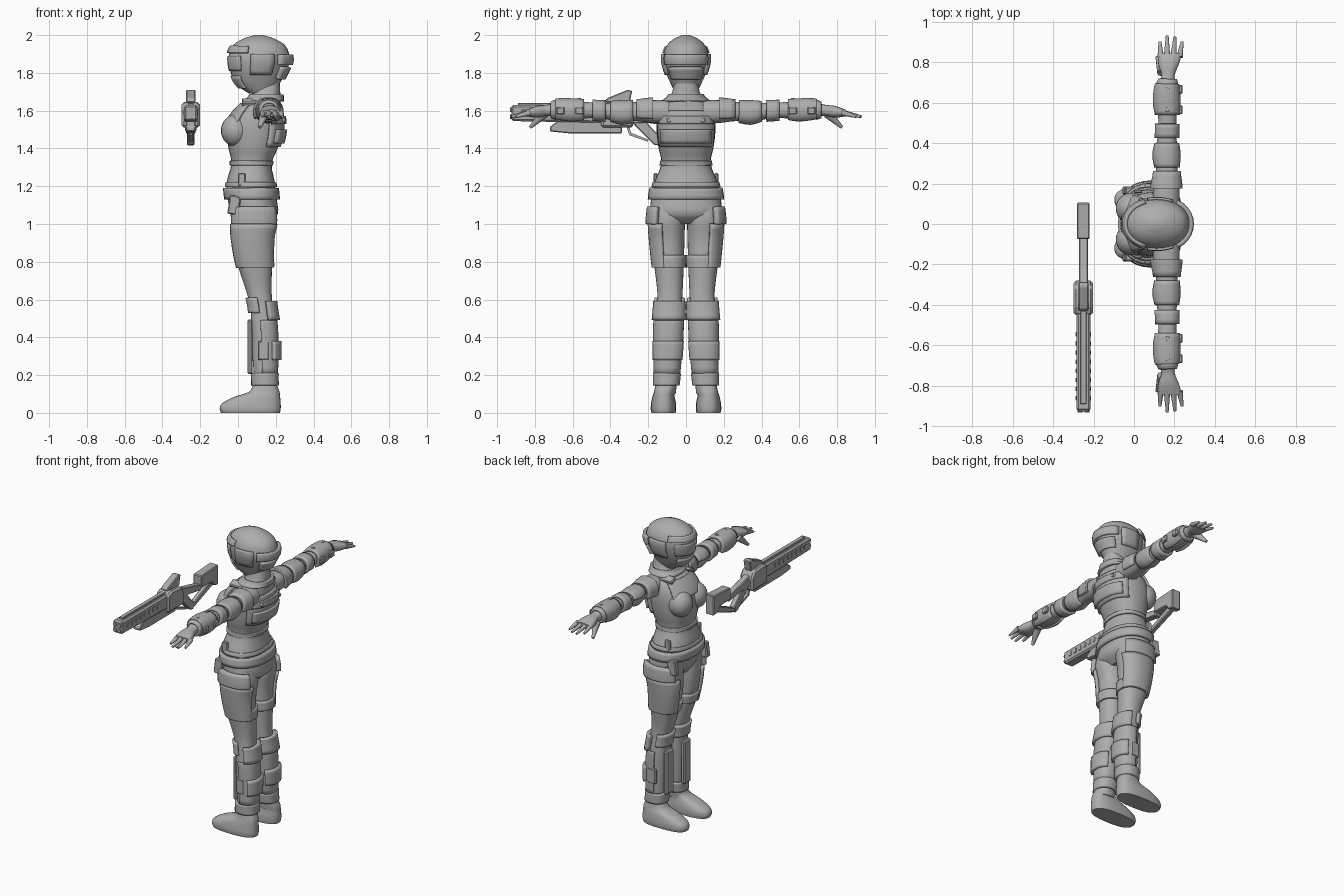
import bpy, bmesh, math
from mathutils import Vector, Matrix

if "Cube" in bpy.data.objects:
    bpy.data.objects.remove(bpy.data.objects["Cube"])

grey = bpy.data.materials.new("plain_grey")
grey.use_nodes = True
grey.diffuse_color = (0.42, 0.42, 0.42, 1)
grey.node_tree.nodes["Principled BSDF"].inputs["Base Color"].default_value = (0.42, 0.42, 0.42, 1)


def finish(name, bm, mirror=False, smooth=35, solid=0, bevel=0):
    bmesh.ops.recalc_face_normals(bm, faces=bm.faces)
    mesh = bpy.data.meshes.new(name)
    bm.to_mesh(mesh)
    bm.free()
    mesh.materials.append(grey)
    ob = bpy.data.objects.new(name, mesh)
    bpy.context.collection.objects.link(ob)
    bpy.ops.object.select_all(action='DESELECT')
    ob.select_set(True)
    bpy.context.view_layer.objects.active = ob
    if smooth:
        bpy.ops.object.shade_smooth_by_angle(angle=math.radians(smooth))
    if solid:
        m = ob.modifiers.new("Thickness", 'SOLIDIFY')
        m.thickness, m.offset = solid, 0
    if bevel:
        m = ob.modifiers.new("Bevel", 'BEVEL')
        m.width, m.segments = bevel, 1
    if mirror:
        m = ob.modifiers.new("Mirror", 'MIRROR')
        m.use_axis = (False, True, False)
        m.use_clip = False
    return ob


def spline(rings, p):
    """Smoothly interpolated ring (pos, u0, u1, v0, v1) at position p."""
    for i in range(len(rings) - 1):
        a, b = rings[i], rings[i + 1]
        if p <= b[0] or i == len(rings) - 2:
            break
    before, after = rings[max(i - 1, 0)], rings[min(i + 2, len(rings) - 1)]
    h = b[0] - a[0]
    t = (p - a[0]) / h
    out = [p]
    for k in range(1, 5):
        m0 = (b[k] - before[k]) / (b[0] - before[0]) * h
        m1 = (after[k] - a[k]) / (after[0] - a[0]) * h
        out.append((2*t**3 - 3*t*t + 1) * a[k] + (t**3 - 2*t*t + t) * m0
                   + (3*t*t - 2*t**3) * b[k] + (t**3 - t*t) * m1)
    return out


def loft(name, rings, axis='z', lo=None, hi=None, arc=(0, 360), grow=0.0,
         power=2.3, mirror=False, steps=3, sides=32):
    """Closed body, or a raised armour plate over part of it when grow is set."""
    lo = rings[0][0] if lo is None else lo
    hi = rings[-1][0] if hi is None else hi
    inner = [r[0] for r in rings]
    stops = [lo] + [p for p in inner if lo < p < hi] + [hi]
    levels = [a + (b - a) * k / steps for a, b in zip(stops, stops[1:]) for k in range(steps)] + [hi]
    full = arc[1] - arc[0] == 360
    n = sides if full else max(3, round(sides * (arc[1] - arc[0]) / 360))
    bm, rows = bmesh.new(), []
    for p in levels:
        _, u0, u1, v0, v1 = spline(rings, p)
        row = []
        for k in range(n if full else n + 1):
            a = math.radians(arc[0] + (arc[1] - arc[0]) * k / n)
            c, s = math.cos(a), math.sin(a)
            u = (u0 + u1) / 2 + ((u1 - u0) / 2 + grow / 2) * math.copysign(abs(c) ** (2 / power), c)
            v = (v0 + v1) / 2 + ((v1 - v0) / 2 + grow / 2) * math.copysign(abs(s) ** (2 / power), s)
            row.append(bm.verts.new((u, v, p) if axis == 'z' else (u, p, v)))
        rows.append(row)
    for r, q in zip(rows, rows[1:]):
        for k in range(n):
            j = (k + 1) % len(r)
            bm.faces.new((r[k], r[j], q[j], q[k]))
    if not grow:
        bm.faces.new(rows[0])
        bm.faces.new(rows[-1])
    return finish(name, bm, mirror, solid=grow * 1.2)


def box(name, center, size, tilt=0, mirror=False, bevel=0.006, axis='Y'):
    bm = bmesh.new()
    bmesh.ops.create_cube(bm, size=1)
    bm.transform(Matrix.Translation(center) @ Matrix.Rotation(math.radians(tilt), 4, axis)
                 @ Matrix.Diagonal((*size, 1)))
    return finish(name, bm, mirror, smooth=0, bevel=bevel)


def rod(name, a, b, r0, r1, mirror=False, sides=12):
    a, b = Vector(a), Vector(b)
    bm = bmesh.new()
    bmesh.ops.create_cone(bm, cap_ends=True, segments=sides, radius1=r0, radius2=r1, depth=(b - a).length)
    bm.transform(Matrix.Translation((a + b) / 2) @ (b - a).to_track_quat('Z', 'Y').to_matrix().to_4x4())
    return finish(name, bm, mirror)


def prism(name, outline, half, x=-0.25, bevel=0.005):
    """Side outline in (y, z) given thickness along x."""
    bm = bmesh.new()
    face = bm.faces.new([bm.verts.new((x - half, y, z)) for y, z in outline])
    ext = bmesh.ops.extrude_face_region(bm, geom=[face])
    bmesh.ops.translate(bm, vec=(half * 2, 0, 0), verts=[v for v in ext['geom'] if isinstance(v, bmesh.types.BMVert)])
    return finish(name, bm, smooth=0, bevel=bevel)


def sym(*rows):
    return [(z, x0, x1, -w, w) for z, x0, x1, w in rows]


# Torso and neck
torso = sym((1.0, .0, .16, .09), (1.05, -.03, .21, .18), (1.13, -.055, .205, .185), (1.22, -.06, .195, .168),
            (1.32, -.035, .178, .13), (1.40, -.05, .21, .145), (1.48, -.06, .232, .155), (1.56, -.04, .232, .155),
            (1.63, .02, .225, .135), (1.67, .07, .225, .085), (1.76, .08, .22, .06))
loft("torso", torso)
loft("belt", torso, lo=1.13, hi=1.19, grow=.016)
loft("hip_band", torso, lo=1.195, hi=1.22, grow=.008)
loft("vest_hem", torso, lo=1.31, hi=1.335, grow=.008)
loft("back_panel", torso, lo=1.41, hi=1.6, arc=(-62, 62), grow=.012)
loft("back_lower_panel", torso, lo=1.43, hi=1.5, arc=(-48, 48), grow=.024)
loft("back_upper_panel", torso, lo=1.53, hi=1.57, arc=(-52, 52), grow=.022)
loft("chest_panel", torso, lo=1.54, hi=1.635, arc=(125, 235), grow=.014)
loft("collar", torso, lo=1.65, hi=1.685, grow=.016)
for i in range(4):
    y = -.09 + .06 * i
    rod("back_bolt", (.23, y, 1.55), (.25, y, 1.55), .013, .011)
bm = bmesh.new()
bmesh.ops.create_uvsphere(bm, u_segments=24, v_segments=16, radius=1)
bm.transform(Matrix.Translation((-.012, .077, 1.495)) @ Matrix.Diagonal((.078, .078, .085, 1)))
finish("chest_cup", bm, True)
box("waist_clip", (.02, .162, 1.235), (.04, .02, .07), mirror=True)
box("hip_pouch", (-.02, .165, 1.10), (.06, .04, .1), tilt=8, mirror=True)
box("shoulder_strap", (.10, .10, 1.645), (.16, .05, .025), tilt=-28, mirror=True, axis='X')

# Helmet
head = sym((1.69, .06, .20, .055), (1.73, .0, .215, .075), (1.79, -.035, .245, .102), (1.86, -.05, .275, .122),
           (1.91, -.045, .268, .118), (1.95, -.022, .245, .098), (1.98, .025, .195, .064), (2.0, .085, .135, .02))
loft("helmet", head, power=2.1)
loft("helmet_back_band", head, lo=1.845, hi=1.895, arc=(-55, 55), grow=.018, power=2.1)
loft("helmet_nape", head, lo=1.77, hi=1.83, arc=(-45, 45), grow=.016, power=2.1)
loft("visor", head, lo=1.81, hi=1.89, arc=(125, 235), grow=.006, power=2.1)
loft("brow", head, lo=1.905, hi=1.94, arc=(110, 250), grow=.012, power=2.1)
loft("chin_guard", head, lo=1.72, hi=1.785, arc=(130, 230), grow=.008, power=2.1)
loft("ear_panel", head, lo=1.79, hi=1.9, arc=(62, 105), grow=.010, power=2.1, mirror=True)
box("back_badge", (.282, 0, 1.87), (.02, .035, .035), tilt=45, axis='X', bevel=.003)

# Arms
arm = [(.09, .09, .225, 1.53, 1.655), (.18, .095, .225, 1.535, 1.655), (.27, .11, .215, 1.545, 1.645),
       (.34, .1, .22, 1.535, 1.645), (.42, .115, .21, 1.555, 1.64), (.52, .12, .21, 1.56, 1.645),
       (.60, .108, .215, 1.55, 1.65), (.68, .115, .21, 1.56, 1.65), (.73, .135, .2, 1.573, 1.632),
       (.79, .12, .222, 1.563, 1.625), (.845, .118, .238, 1.57, 1.605)]
loft("arm", arm, axis='y', mirror=True)
loft("shoulder_guard", arm, axis='y', lo=.175, hi=.26, arc=(-30, 210), grow=.014, mirror=True)
loft("upper_arm_plate", arm, axis='y', lo=.28, hi=.40, arc=(-80, 170), grow=.010, mirror=True)
loft("elbow_cuff", arm, axis='y', lo=.425, hi=.495, grow=.014, mirror=True)
loft("forearm_plate", arm, axis='y', lo=.54, hi=.69, arc=(-60, 220), grow=.014, mirror=True)
loft("wrist_cuff", arm, axis='y', lo=.69, hi=.715, grow=.010, mirror=True)
for y, z in ((.565, 1.60), (.665, 1.60)):
    box("forearm_pod", (.225, y, z), (.03, .045, .04), mirror=True)
    rod("forearm_bolt", (.165, y, 1.65), (.165, y, 1.668), .013, .010, True, 8)
box("upper_arm_pod", (.215, .22, 1.60), (.02, .05, .05), mirror=True)
for x, tip, reach in ((.132, .128, .90), (.163, .164, .93), (.195, .202, .925), (.225, .238, .90)):
    rod("finger", (x, .825, 1.59), (tip, reach, 1.568), .016, .007, True)
rod("thumb", (.14, .75, 1.585), (.115, .825, 1.512), .026, .009, True)

# Legs
leg = [(.10, .085, .205, .055, .16), (.18, .085, .2, .045, .16), (.32, .075, .205, .03, .162),
       (.46, .07, .2, .022, .163), (.56, .065, .185, .022, .155), (.64, .045, .178, .018, .152),
       (.78, .0, .18, .012, .168), (.92, -.025, .182, .008, .182), (1.02, -.03, .2, .006, .188),
       (1.10, -.03, .19, .01, .18)]
loft("leg", leg, mirror=True)
loft("thigh_plate", leg, lo=.77, hi=1.0, arc=(15, 170), grow=.014, mirror=True)
loft("thigh_strap", leg, lo=.77, hi=.835, grow=.010, mirror=True)
loft("hip_plate", leg, lo=1.0, hi=1.09, arc=(30, 150), grow=.024, mirror=True)
loft("knee_guard", leg, lo=.53, hi=.61, arc=(100, 260), grow=.014, mirror=True)
loft("calf_top_plate", leg, lo=.49, hi=.59, arc=(-70, 70), grow=.024, mirror=True)
loft("calf_shell", leg, lo=.2, hi=.49, arc=(-100, 100), grow=.010, mirror=True)
loft("calf_mid_plate", leg, lo=.28, hi=.38, arc=(-60, 60), grow=.024, mirror=True)
loft("ankle_cuff", leg, lo=.145, hi=.21, grow=.014, mirror=True)
box("shin_plate", (.064, .092, .35), (.028, .075, .29), mirror=True, bevel=.008)
box("calf_pod", (.135, .165, .33), (.06, .02, .10), mirror=True)

# Boots
boot = [(0, -.09, .222, .055, .183), (.02, -.097, .226, .052, .187), (.05, -.085, .226, .053, .185),
        (.085, -.02, .223, .06, .178), (.11, .055, .22, .062, .17), (.15, .08, .205, .055, .162)]
loft("boot", boot, power=2.6, mirror=True)

# Rifle
prism("rifle_barrel_shroud", [(-.925, 1.545), (-.925, 1.63), (-.43, 1.63), (-.43, 1.535)], .035, bevel=.010)
box("rifle_top_rail", (-.25, -.66, 1.634), (.03, .46, .014), bevel=.003)
prism("rifle_fore_grip", [(-.72, 1.49), (-.72, 1.515), (-.68, 1.545), (-.34, 1.545), (-.34, 1.48), (-.62, 1.48)], .026)
prism("rifle_receiver", [(-.45, 1.51), (-.45, 1.63), (-.41, 1.645), (-.31, 1.64), (-.28, 1.60), (-.28, 1.51)], .048, bevel=.012)
prism("rifle_sight", [(-.43, 1.645), (-.42, 1.665), (-.31, 1.71), (-.285, 1.705), (-.30, 1.635)], .025)
prism("rifle_neck", [(-.32, 1.53), (-.32, 1.62), (-.22, 1.59), (-.07, 1.555), (-.07, 1.515), (-.2, 1.535)], .022)
prism("rifle_grip", [(-.29, 1.54), (-.22, 1.55), (-.13, 1.455), (-.14, 1.415), (-.17, 1.42)], .019)
prism("rifle_trigger_guard", [(-.32, 1.53), (-.30, 1.47), (-.2, 1.435), (-.2, 1.447), (-.29, 1.482), (-.305, 1.53)], .01, bevel=0)
prism("rifle_stock_strut", [(-.15, 1.415), (-.14, 1.45), (.04, 1.53), (.09, 1.53), (.08, 1.50)], .016)
prism("rifle_butt", [(-.075, 1.535), (-.075, 1.615), (.105, 1.625), (.105, 1.49), (.06, 1.50), (.04, 1.53)], .031)
for x in (-.267, -.233):
    for z in (1.568, 1.605):
        rod("rifle_muzzle", (x, -.91, z), (x, -.932, z), .012, .012, sides=8)
for i in range(8):
    box("rifle_vent", (-.25, -.86 + .045 * i, 1.59), (.076, .022, .03), bevel=.002)
